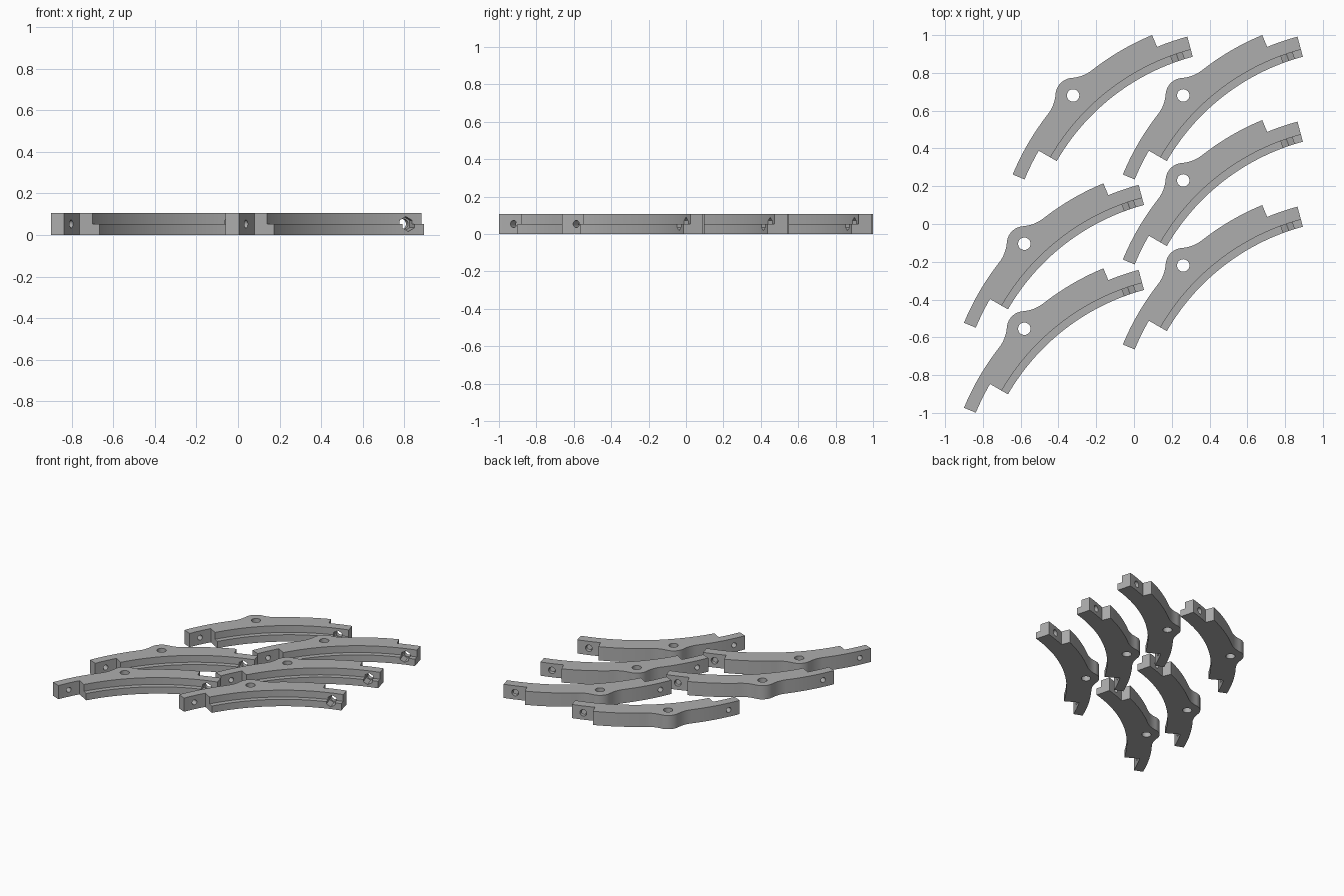
import bpy, bmesh, math
from mathutils import Matrix, Vector

if "Cube" in bpy.data.objects:
    bpy.data.objects.remove(bpy.data.objects["Cube"])

H = 0.106                                   # thickness
R_IN, R_LEDGE, R_MID, R_OUT = 1.186, 1.225, 1.296, 1.364
R_LUG, LUG, FILLET = 1.33, 0.093, 0.2       # lug centre radius, lug size, fillet size

grey = bpy.data.materials.new("plain grey")
grey.diffuse_color = (0.42, 0.42, 0.42, 1)
grey.use_nodes = True
grey.node_tree.nodes["Principled BSDF"].inputs["Base Color"].default_value = grey.diffuse_color


def polar(r, deg, origin=(0, 0)):
    a = math.radians(deg)
    return (origin[0] + r * math.cos(a), origin[1] + r * math.sin(a))


def arc(r, a0, a1, n, origin=(0, 0)):
    return [polar(r, a0 + (a1 - a0) * i / n, origin) for i in range(n + 1)]


def prism(name, points, z0, z1):
    bm = bmesh.new()
    face = bm.faces.new([bm.verts.new((x, y, z0)) for x, y in points])
    top = bmesh.ops.extrude_face_region(bm, geom=[face])["geom"]
    bmesh.ops.translate(bm, vec=(0, 0, z1 - z0),
                        verts=[v for v in top if isinstance(v, bmesh.types.BMVert)])
    bmesh.ops.recalc_face_normals(bm, faces=bm.faces)
    return add_object(name, bm)


def add_object(name, bm):
    mesh = bpy.data.meshes.new(name)
    bm.to_mesh(mesh)
    bm.free()
    mesh.materials.append(grey)
    ob = bpy.data.objects.new(name, mesh)
    bpy.context.collection.objects.link(ob)
    return ob


def radial_hole(name, deg, r0, r1, radius, sides):
    """Bore pointing along the ring radius, with a corner facing straight up."""
    bm = bmesh.new()
    bmesh.ops.create_cone(bm, cap_ends=True, segments=sides, radius1=radius,
                          radius2=radius, depth=r1 - r0)
    a = math.radians(deg)
    out = Vector((math.cos(a), math.sin(a), 0))
    up = Vector((0, 0, 1))
    rot = Matrix((out.cross(up), up, out)).transposed().to_4x4()
    place = Matrix.Translation(out * (r0 + r1) / 2 + up * H / 2)
    bmesh.ops.transform(bm, matrix=place @ rot, verts=bm.verts)
    bmesh.ops.recalc_face_normals(bm, faces=bm.faces)
    return add_object(name, bm)


# Lug blended into the outer rim, found from the tangent fillet circle
lug_c = polar(R_LUG, 135)
d = R_OUT + FILLET
swing = math.degrees(math.acos((d * d + R_LUG ** 2 - (LUG + FILLET) ** 2) / (2 * d * R_LUG)))
f_right, f_left = polar(d, 135 - swing), polar(d, 135 + swing)


def heading(p, q):
    return math.degrees(math.atan2(q[1] - p[1], q[0] - p[0])) % 360


to_right, to_left = heading(lug_c, f_right), heading(lug_c, f_left)
right_blend = arc(FILLET, 315 - swing, to_right + 180, 10, f_right)
left_blend = arc(FILLET, to_left + 180, 315 + swing, 10, f_left)

# Outline: inner arc, tongue, outer rim with lug, stepped notch
outline = arc(R_IN, 105, 150, 40)
outline += arc(R_MID, 150, 157.5, 6)
outline += arc(R_OUT, 157.5, 135 + swing, 14)
outline += left_blend[::-1][1:]
outline += arc(LUG, to_left, to_right, 20, lug_c)[1:]
outline += right_blend[::-1][1:]
outline += arc(R_OUT, 135 - swing, 112.5, 14)[1:]
outline += arc(R_MID, 112.5, 105, 6)
body = prism("ring_segment", outline, 0, H)

cutters = [
    # Step along the inner rim
    prism("ledge_cutter", arc(1.1, 103, 152, 40) + arc(R_LEDGE, 152, 103, 49), H / 2, H + 0.1),
    # Vertical lug hole
    prism("lug_hole_cutter", arc(0.033, 0, 348.75, 31, lug_c), -0.1, H + 0.1),
    # Screw holes and nut pocket
    radial_hole("tongue_hole_cutter", 153.75, 1.2, 1.45, 0.019, 24),
    radial_hole("notch_hole_cutter", 108.75, 1.1, 1.36, 0.025, 24),
    radial_hole("nut_pocket_cutter", 108.75, 1.1, 1.262, 0.036, 6),
]
for c in cutters:
    c.hide_render = True
    m = body.modifiers.new(c.name, 'BOOLEAN')
    m.operation, m.solver, m.object = 'DIFFERENCE', 'EXACT', c

mesh = bpy.data.meshes.new_from_object(
    body.evaluated_get(bpy.context.evaluated_depsgraph_get()))
for ob in [body] + cutters:
    bpy.data.objects.remove(ob)

# Six identical segments laid out in two staggered columns
layout = [(-0.583, 0), (0, 0), (0, -0.45), (0, -0.90), (-0.841, -0.785), (-0.841, -1.235)]
for i, (x, y) in enumerate(layout):
    ob = bpy.data.objects.new(f"ring_segment_{i + 1}", mesh)
    ob.location = (1.201 + x, -0.26 + y, 0)
    bpy.context.collection.objects.link(ob)
    ob.select_set(True)
    bpy.context.view_layer.objects.active = ob
bpy.ops.object.shade_smooth_by_angle(angle=math.radians(25))
